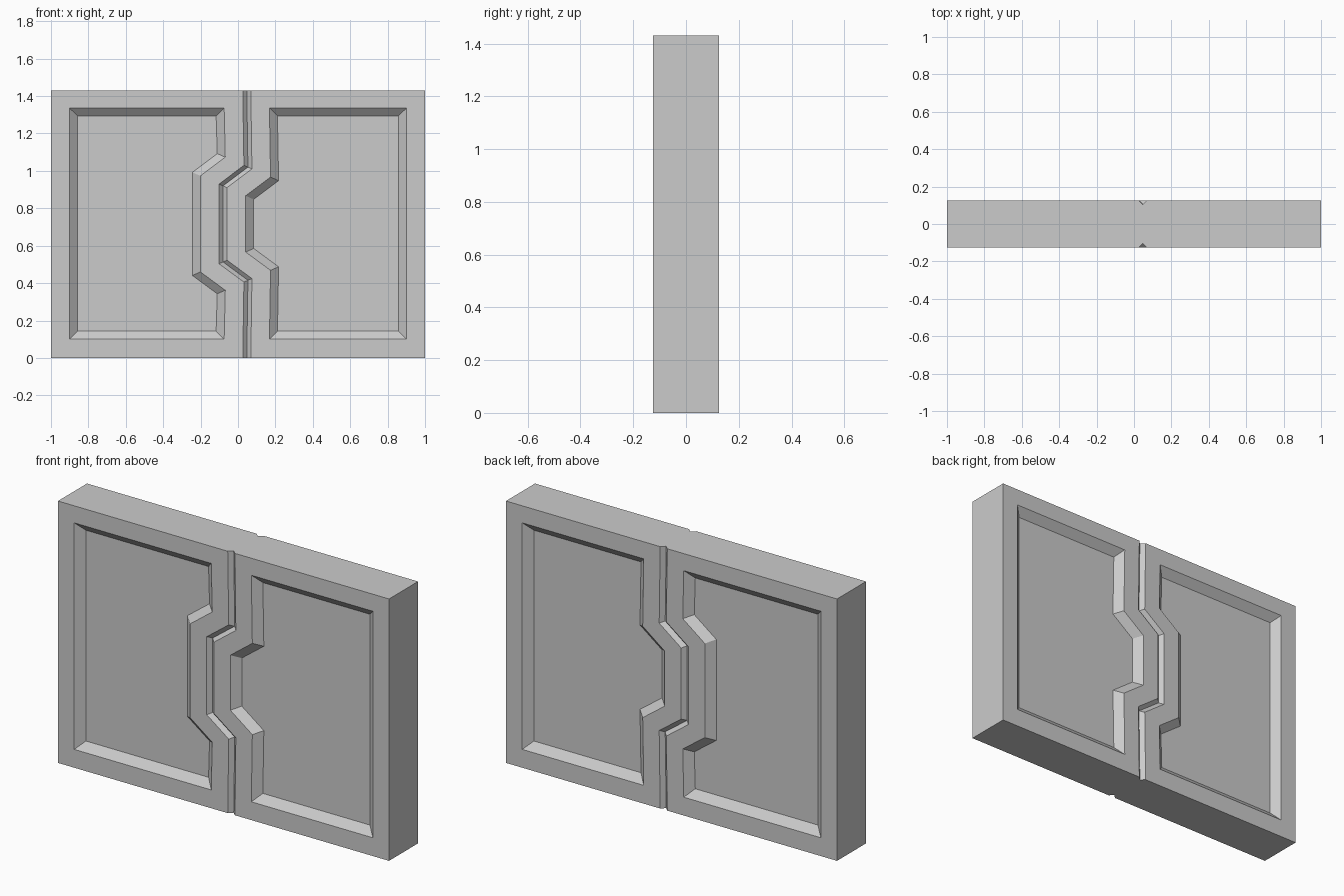
import bpy, bmesh

if "Cube" in bpy.data.objects:
    bpy.data.objects.remove(bpy.data.objects["Cube"])

HALF_DEPTH = 0.125
HEIGHT = 1.43
GROOVE = 0.0215      # half width of the centre seam groove
KINK = 0.44          # height shift of seam corners per unit of sideways offset


def seam(offset, low, high):
    """Zigzag seam line moved sideways by offset, bottom to top."""
    k = offset * KINK
    return [(0.047 + offset, low), (0.053 + offset, 0.415 + k),
            (-0.08 + offset, 0.513 + k), (-0.08 + offset, 0.92 - k),
            (0.053 + offset, 1.02 - k), (0.047 + offset, high)]


bm = bmesh.new()


def add_points(points, y):
    return [bm.verts.new((x, y, z)) for x, z in points]


def bridge(a, b, closed):
    n = len(a)
    for i in range(n if closed else n - 1):
        j = (i + 1) % n
        bm.faces.new((a[i], a[j], b[j], b[i]))


# front and back faces, each with two leaves around a V groove
borders = []
for face in (-1, 1):
    y = face * HALF_DEPTH
    centre = add_points(seam(0, 0, HEIGHT), face * (HALF_DEPTH - 0.021))
    border = {}
    for side in (-1, 1):
        # leaf outline, recess rim and sloped recess floor
        rings = []
        for offset, edge, margin, depth in ((GROOVE, 1.0, 0.0, 0.0),
                                            (0.121, 0.902, 0.1, 0.0),
                                            (0.164, 0.858, 0.143, 0.038)):
            low, high = margin, HEIGHT - margin + (0.007 if margin else 0)
            outline = seam(side * offset, low, high)
            outline += [(side * edge, high), (side * edge, low)]
            rings.append(add_points(outline, y - face * depth))
        bridge(rings[0], rings[1], True)
        bridge(rings[1], rings[2], True)
        bm.faces.new(rings[2])
        bridge(centre, rings[0][:6], False)
        border[side] = rings[0]
    left, right = border[-1], border[1]
    borders.append([left[7], left[0], centre[0], right[0], right[7],
                    right[6], right[5], centre[5], left[5], left[6]])

# outer edges of the slab
bridge(borders[0], borders[1], True)
bmesh.ops.recalc_face_normals(bm, faces=bm.faces[:])

mesh = bpy.data.meshes.new("double_door")
bm.to_mesh(mesh)
bm.free()
door = bpy.data.objects.new("double_door", mesh)
bpy.context.collection.objects.link(door)
